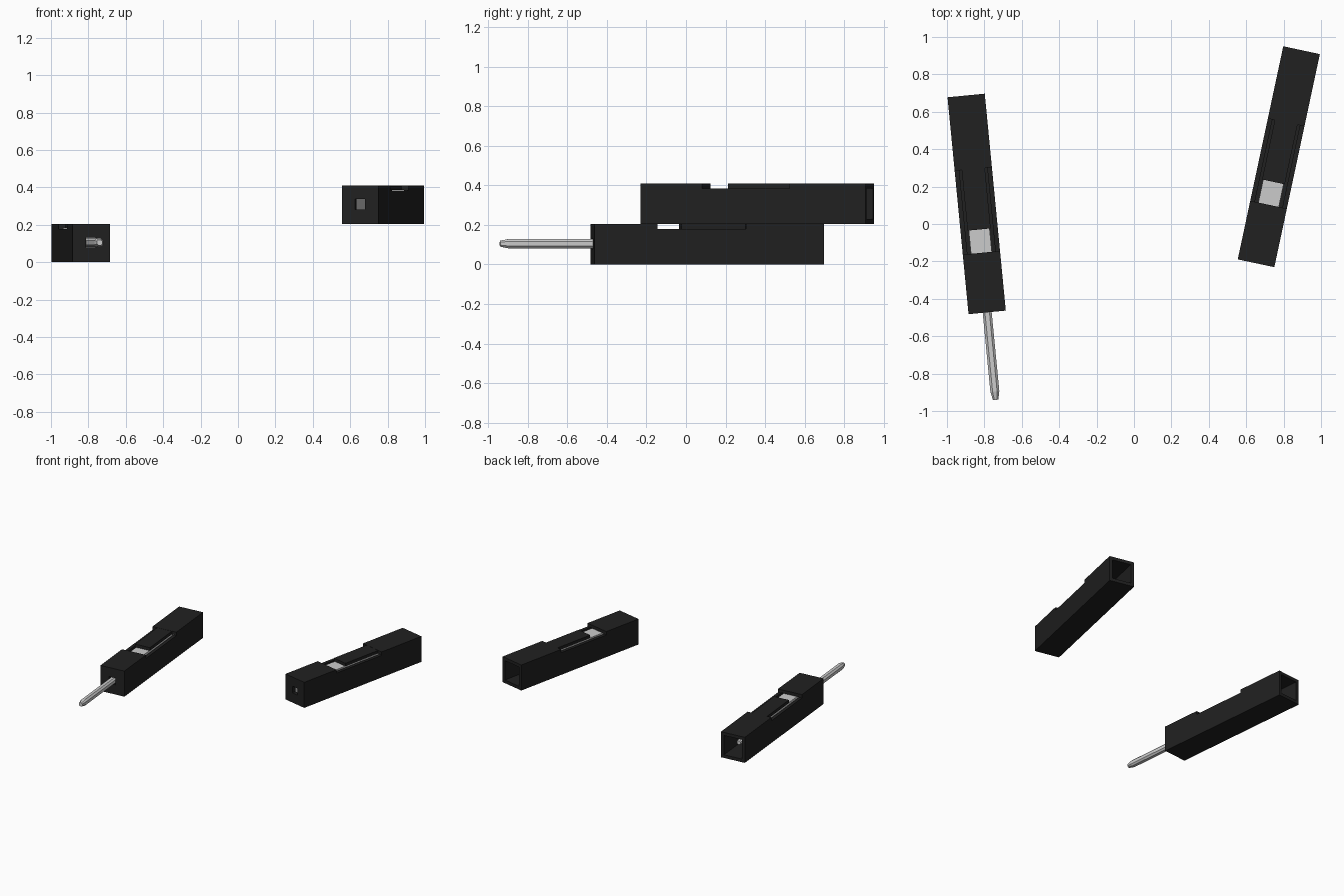
import bpy, bmesh
from math import radians
from mathutils import Matrix

if "Cube" in bpy.data.objects:
    bpy.data.objects.remove(bpy.data.objects["Cube"])

def material(name, v):
    m = bpy.data.materials.new(name)
    m.diffuse_color = (v, v, v, 1)
    m.use_nodes = True
    m.node_tree.nodes["Principled BSDF"].inputs["Base Color"].default_value = m.diffuse_color
    return m

BLACK = material("black_plastic", 0.015)
METAL = material("bright_metal", 0.6)
L, H, W = 1.165, 0.205, 0.1      # housing length, height, half width
T = 0.025                        # wall thickness
MID = 0.105                      # pin height

def make(name, bm, mat, place):
    me = bpy.data.meshes.new(name)
    bmesh.ops.recalc_face_normals(bm, faces=bm.faces)
    bm.to_mesh(me)
    bm.free()
    ob = bpy.data.objects.new(name, me)
    bpy.context.collection.objects.link(ob)
    me.materials.append(mat)
    ob.matrix_world = place
    return ob

def box(name, x, y0, y1, z0, z1, mat, place):
    bm = bmesh.new()
    bmesh.ops.create_cube(bm, size=1)
    for v in bm.verts:
        v.co = (v.co.x * 2 * x, y0 if v.co.y < 0 else y1, z0 if v.co.z < 0 else z1)
    return make(name, bm, mat, place)

def cut(ob, cutters):
    for c in cutters:
        mod = ob.modifiers.new("cut", 'BOOLEAN')
        mod.operation, mod.solver, mod.object = 'DIFFERENCE', 'EXACT', c
    bpy.context.view_layer.update()
    me = bpy.data.meshes.new_from_object(
        ob.evaluated_get(bpy.context.evaluated_depsgraph_get()))
    ob.modifiers.clear()
    ob.data = me
    for c in cutters:
        bpy.data.objects.remove(c)

def connector(side, place):
    # hollow housing with front pin hole and full-width top recess
    housing = box(side + "_housing", W, 0, L, 0, H, BLACK, place)
    cut(housing, [
        box("cavity", W - T, 0.03, L + 0.1, T, H - T, BLACK, place),
        box("recess", W + 0.1, 0.32, 0.77, H - T - 0.002, H + 0.1, BLACK, place),
        box("hole", 0.027, -0.1, 0.1, MID - 0.027, MID + 0.027, BLACK, place)])
    # locking tongue left standing in the recess
    box(side + "_latch", 0.062, 0.445, 0.775, H - T, H - 0.001, BLACK, place)
    # open metal sleeve under the latch
    sleeve = box(side + "_sleeve", 0.056, 0.04, 0.8, 0.035, H - T - 0.002, METAL, place)
    cut(sleeve, [box("bore", 0.046, 0, 0.9, 0.045, H - T - 0.012, METAL, place)])

def pin(name, y0, y1, place):
    # chamfered square rod with tapered ends
    a, c = 0.024, 0.012
    prof = [(a, -c), (a, c), (c, a), (-c, a), (-a, c), (-a, -c), (-c, -a), (c, -a)]
    bm = bmesh.new()
    rings = [[bm.verts.new((x * s, y, MID + z * s)) for x, z in prof]
             for y, s in ((y0, 0.6), (y0 + 0.045, 1), (y1 - 0.045, 1), (y1, 0.6))]
    for r, q in zip(rings, rings[1:]):
        for i in range(8):
            j = (i + 1) % 8
            bm.faces.new((r[i], r[j], q[j], q[i]))
    bm.faces.new(rings[0])
    bm.faces.new(rings[-1])
    make(name, bm, METAL, place)

def placement(x, y, z, deg):
    return Matrix.Translation((x, y, z)) @ Matrix.Rotation(radians(deg), 4, 'Z')

left = placement(-0.785, -0.4725, 0, 5.54)
right = placement(0.6525, -0.21, H, -12.06)
connector("male", left)
pin("contact_pin", -0.47, 1.08, left)
connector("female", right)
